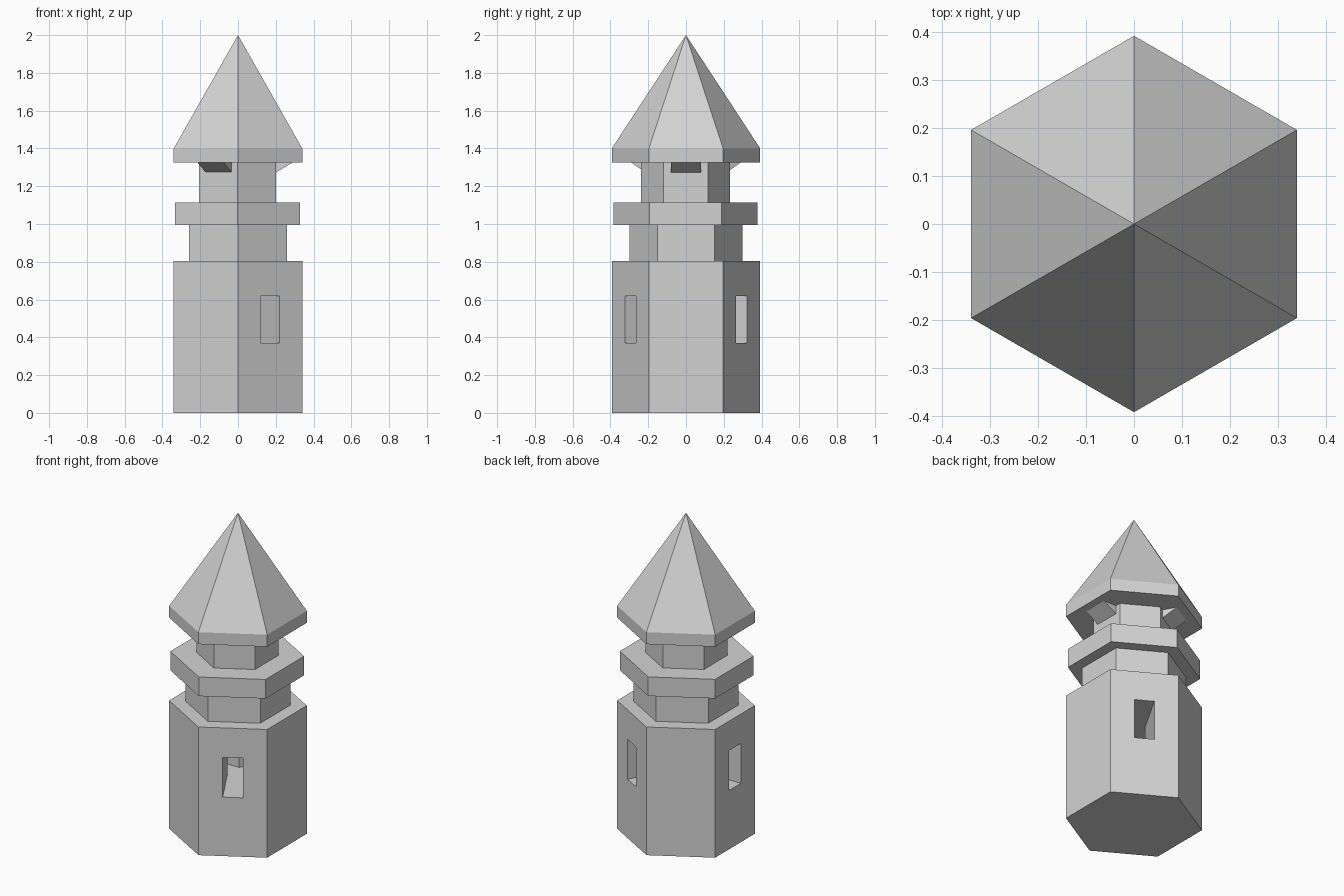
import bpy
import bmesh
from math import sin, cos, pi, radians
from mathutils import Matrix, Vector

cube = bpy.data.objects.get("Cube")
if cube:
    bpy.data.objects.remove(cube, do_unlink=True)

stone = bpy.data.materials.new("pale_grey_stone")
stone.use_nodes = True
GREY = (0.65, 0.65, 0.65, 1)
stone.diffuse_color = GREY
stone.node_tree.nodes["Principled BSDF"].inputs["Base Color"].default_value = GREY


def prism(name, outline, bottom, top):
    """Extrude a flat outline of (x, y) points from bottom to top."""
    bm = bmesh.new()
    base = bm.faces.new([bm.verts.new((x, y, bottom)) for x, y in outline])
    side = bmesh.ops.extrude_face_region(bm, geom=[base])["geom"]
    bmesh.ops.translate(bm, vec=(0, 0, top - bottom),
                        verts=[v for v in side if isinstance(v, bmesh.types.BMVert)])
    return finish(name, bm)


def finish(name, bm):
    bmesh.ops.recalc_face_normals(bm, faces=bm.faces[:])
    mesh = bpy.data.meshes.new(name)
    bm.to_mesh(mesh)
    bm.free()
    mesh.materials.append(stone)
    obj = bpy.data.objects.new(name, mesh)
    bpy.context.collection.objects.link(obj)
    return obj


def hexagon(radius, shift=0.0):
    """Six-sided outline with corners at the front and back."""
    return [(radius * cos(radians(a)) + shift, radius * sin(radians(a)) + shift)
            for a in range(30, 390, 60)]


# Stacked hexagonal tiers
tower_body = prism("tower_body", hexagon(0.393), 0, 0.805)
prism("lower_neck", hexagon(0.3), 0.8, 1.0)
prism("balcony_ledge", hexagon(0.382, -0.003), 0.995, 1.115)
prism("upper_neck", hexagon(0.235, -0.002), 1.11, 1.33)

# Roof: a short rim whose upper side is raised to a point
bm = bmesh.new()
rim = [bm.verts.new((x, y, 1.325)) for x, y in hexagon(0.393)]
eave = [bm.verts.new((x, y, 1.4)) for x, y in hexagon(0.393)]
peak = bm.verts.new((0, 0, 2))
bm.faces.new(rim)
for i in range(6):
    j = (i + 1) % 6
    bm.faces.new((rim[i], rim[j], eave[j], eave[i]))
    bm.faces.new((eave[i], eave[j], peak))
finish("pointed_roof", bm)

# Three window tunnels meeting in the middle, cut as one star-shaped prism
HALF = 0.0575
star = []
for angle in (60, 180, 300):
    turn = Matrix.Rotation(radians(angle), 2)
    for point in ((0.5, -HALF), (0.5, HALF), (-HALF / sin(pi / 3) * cos(2 * pi / 3), HALF)):
        # the third point is the inner corner shared with the next tunnel
        if point[0] < 0.5:
            corner = radians(angle + 60)
            r = HALF / sin(pi / 3)
            star.append((r * cos(corner), r * sin(corner)))
        else:
            star.append(tuple(turn @ Vector(point)))
cutter = prism("window_cutter", star, 0.37, 0.62)
cutter.hide_render = True
cutter.hide_set(True)
cut = tower_body.modifiers.new("windows", "BOOLEAN")
cut.operation = "DIFFERENCE"
cut.solver = "EXACT"
cut.object = cutter

# Sloped brackets under the eaves, on the faces without windows
for number, angle in enumerate((0, 120, 240), 1):
    bm = bmesh.new()
    profile = ((0.19, 1.266), (0.288, 1.325), (0.19, 1.325))
    ends = [[bm.verts.new((x, y, z)) for x, z in profile] for y in (-0.08, 0.08)]
    for end in ends:
        bm.faces.new(end)
    for i in range(3):
        j = (i + 1) % 3
        bm.faces.new((ends[0][i], ends[0][j], ends[1][j], ends[1][i]))
    bmesh.ops.rotate(bm, verts=bm.verts[:], cent=(0, 0, 0),
                     matrix=Matrix.Rotation(radians(angle), 3, "Z"))
    finish(f"eave_bracket_{number}", bm)
